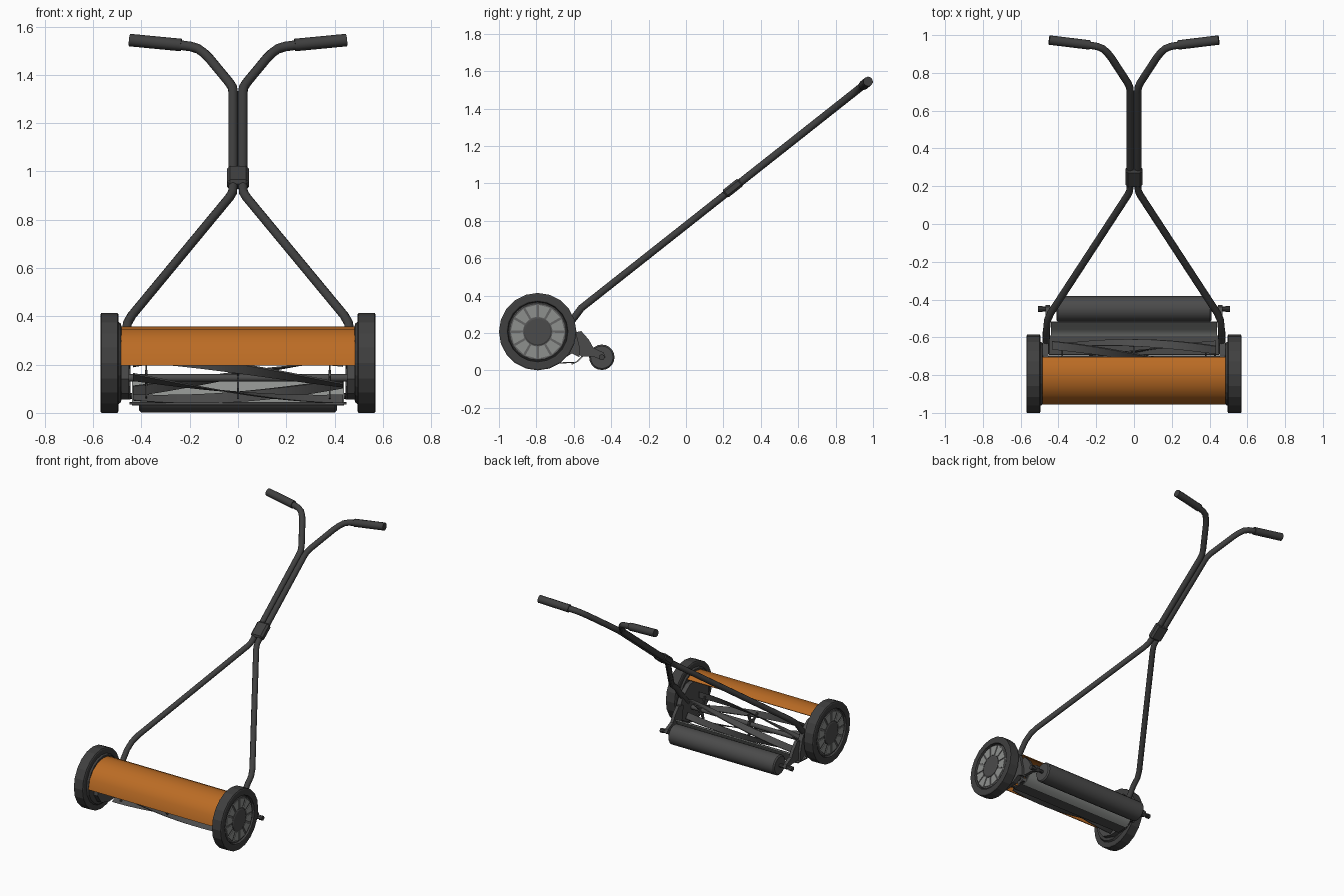
import bpy, bmesh, math
from mathutils import Vector, Matrix

if "Cube" in bpy.data.objects:
    bpy.data.objects.remove(bpy.data.objects["Cube"])


def mat(name, r, g, b):
    m = bpy.data.materials.new(name)
    m.diffuse_color = (r, g, b, 1)
    m.use_nodes = True
    m.node_tree.nodes["Principled BSDF"].inputs["Base Color"].default_value = m.diffuse_color
    return m


BLACK = mat("black", 0.05, 0.05, 0.05)
DARK = mat("dark_grey", 0.07, 0.07, 0.07)
GREY = mat("wheel_grey", 0.13, 0.13, 0.13)
LIGHT = mat("light_grey", 0.27, 0.28, 0.27)
ORANGE = mat("orange", 0.50, 0.15, 0.018)
WY, WZ = -0.793, 0.207      # wheel centre
RY, RZ, RR = -0.715, 0.145, 0.105   # reel centre and radius


def finish(name, bm, material, smooth=None):
    bmesh.ops.recalc_face_normals(bm, faces=bm.faces)
    me = bpy.data.meshes.new(name)
    bm.to_mesh(me)
    bm.free()
    ob = bpy.data.objects.new(name, me)
    bpy.context.collection.objects.link(ob)
    me.materials.append(material)
    if smooth:
        bpy.ops.object.select_all(action='DESELECT')
        ob.select_set(True)
        bpy.context.view_layer.objects.active = ob
        bpy.ops.object.shade_smooth_by_angle(angle=math.radians(smooth))
    return ob


def lathe(name, prof, cy, cz, material, n=20, smooth=None):
    """Spin an (x, radius) profile about an axis along x."""
    bm = bmesh.new()
    rings = []
    for x, r in prof:
        rings.append([bm.verts.new((x, cy + r * math.cos(2 * math.pi * i / n),
                                    cz + r * math.sin(2 * math.pi * i / n))) for i in range(n)])
    for a, b in zip(rings, rings[1:]):
        for i in range(n):
            j = (i + 1) % n
            bm.faces.new((a[i], a[j], b[j], b[i]))
    bm.faces.new(rings[0])
    bm.faces.new(rings[-1])
    return finish(name, bm, material, smooth)


def plate(name, pts, x0, x1, material, smooth=None):
    """Extrude a (y, z) outline from x0 to x1."""
    bm = bmesh.new()
    f = bm.faces.new([bm.verts.new((x0, y, z)) for y, z in pts])
    ext = bmesh.ops.extrude_face_region(bm, geom=[f])
    vs = [v for v in ext['geom'] if isinstance(v, bmesh.types.BMVert)]
    bmesh.ops.translate(bm, verts=vs, vec=(x1 - x0, 0, 0))
    return finish(name, bm, material, smooth)


def tube(name, pts, r, material, n=10):
    """Sweep a round section along a path with mitred joints."""
    bm = bmesh.new()
    pts = [Vector(p) for p in pts]
    up = Vector((0, -0.62, 0.78))
    rings = []
    for k, p in enumerate(pts):
        t0 = (p - pts[k - 1]).normalized() if k else (pts[1] - p).normalized()
        t1 = (pts[k + 1] - p).normalized() if k < len(pts) - 1 else t0
        t = (t0 + t1).normalized()
        u = (up - t * up.dot(t)).normalized()
        v = t.cross(u)
        rings.append([bm.verts.new(p + r * (math.cos(2 * math.pi * i / n) * u + math.sin(2 * math.pi * i / n) * v))
                      for i in range(n)])
    for a, b in zip(rings, rings[1:]):
        for i in range(n):
            j = (i + 1) % n
            bm.faces.new((a[i], a[j], b[j], b[i]))
    bm.faces.new(rings[0])
    bm.faces.new(rings[-1])
    return finish(name, bm, material, 40)


def hz(y):                  # height of the sloping handle plane
    return 0.775 + 0.79 * y


for s, side in ((1, "right"), (-1, "left")):
    # wheel: tyre, disc, panels and hub
    lathe(f"{side}_tyre", [(s * x, r) for x, r in ((0.548, 0.158), (0.568, 0.162), (0.57, 0.168), (0.57, 0.2),
          (0.566, 0.207), (0.499, 0.207), (0.495, 0.2), (0.495, 0.17), (0.484, 0.162), (0.482, 0.12))],
          WY, WZ, BLACK)
    lathe(f"{side}_wheel_disc", [(s * 0.54, 0.155), (s * 0.556, 0.155), (s * 0.561, 0.15)], WY, WZ, GREY, 24)
    bm = bmesh.new()
    for i in range(12):
        a = math.radians(30 * i + 15)
        vs = []
        for x in (0.558, 0.566):
            for r, d in ((0.08, -0.19), (0.143, -0.215), (0.143, 0.215), (0.08, 0.19)):
                vs.append(bm.verts.new((s * x, WY + r * math.cos(a + d), WZ + r * math.sin(a + d))))
        bm.faces.new(vs[:4])
        bm.faces.new(vs[4:])
        for k in range(4):
            j = (k + 1) % 4
            bm.faces.new((vs[k], vs[j], vs[j + 4], vs[k + 4]))
    finish(f"{side}_wheel_panels", bm, LIGHT)
    lathe(f"{side}_hub", [(s * 0.55, 0.076), (s * 0.566, 0.076), (s * 0.57, 0.068)], WY, WZ, DARK, 24)

    # side frame and roller bracket
    plate(f"{side}_side_frame", [(-0.9, 0.14), (-0.89, 0.25), (-0.8, 0.32), (-0.69, 0.31), (-0.61, 0.25), (-0.59, 0.21),
          (-0.57, 0.13), (-0.57, 0.07), (-0.61, 0.09), (-0.66, 0.06), (-0.78, 0.055), (-0.86, 0.08)],
          s * 0.452, s * 0.484, DARK)
    plate(f"{side}_roller_bracket", [(-0.61, 0.2), (-0.56, 0.21), (-0.52, 0.165), (-0.495, 0.12), (-0.44, 0.095),
          (-0.43, 0.07), (-0.45, 0.055), (-0.5, 0.075), (-0.56, 0.075), (-0.6, 0.11)],
          s * 0.446, s * 0.468, DARK)
    lathe(f"{side}_roller_bolt", [(s * 0.4, 0.012), (s * 0.485, 0.012), (s * 0.485, 0.016), (s * 0.508, 0.016)],
          -0.45, 0.07, BLACK, 8)

    # handle: lower leg, upper bar and grip
    tube(f"{side}_lower_handle", [(s * 0.465, -0.68, 0.19), (s * 0.465, -0.625, 0.25), (s * 0.465, -0.595, 0.285),
         (s * 0.463, -0.56, hz(-0.56)), (s * 0.458, -0.51, hz(-0.51)), (s * 0.44, -0.47, hz(-0.47)),
         (s * 0.035, 0.15, hz(0.15)), (s * 0.023, 0.175, hz(0.175)), (s * 0.02, 0.21, hz(0.21)),
         (s * 0.02, 0.3, hz(0.3))], 0.019, BLACK)
    tube(f"{side}_upper_handle", [(s * 0.02, y, hz(y)) for y in (0.22, 0.7)] +
         [(s * x, y, hz(y)) for x, y in ((0.023, 0.725), (0.035, 0.75), (0.12, 0.88), (0.14, 0.905), (0.165, 0.928),
                                         (0.195, 0.94), (0.23, 0.946), (0.3, 0.954))], 0.02, BLACK)
    tube(f"{side}_grip", [(s * 0.235, 0.948, hz(0.948)), (s * 0.449, 0.974, hz(0.974))], 0.026, BLACK)

# clamp joining the handle bars
bm = bmesh.new()
bmesh.ops.create_cube(bm, size=1, matrix=Matrix.Translation((0, 0.25, hz(0.25) + 0.002)) @
                      Matrix.Rotation(math.atan(0.79), 4, 'X') @ Matrix.Diagonal((0.09, 0.115, 0.05, 1)))
bmesh.ops.bevel(bm, geom=bm.edges[:], offset=0.012, segments=1, affect='EDGES')
finish("handle_clamp", bm, BLACK)

# orange front guard: thin arc shell
arc = [math.radians(a) for a in (181, 156, 134, 112, 90, 72, 57)]
outer = [(WY + 0.163 * math.cos(a), 0.2 + 0.158 * math.sin(a)) for a in arc]
inner = [(WY + 0.157 * math.cos(a), 0.2 + 0.152 * math.sin(a)) for a in reversed(arc)]
plate("front_guard", outer + inner, -0.485, 0.485, ORANGE, 30)

# rear roller
lathe("rear_roller", [(-0.41, 0.06), (-0.402, 0.068), (0.402, 0.068), (0.41, 0.06)], -0.45, 0.07, DARK, 20, 30)

# reel: shaft, spiders and five twisted blades
lathe("reel_shaft", [(-0.46, 0.016), (0.46, 0.016)], RY, RZ, DARK, 10, 40)
for k, x in enumerate((-0.38, 0, 0.38)):
    lathe(f"reel_spider_{k + 1}", [(x - 0.005, 0.035), (x + 0.005, 0.035)], RY, RZ, DARK, 10)
    bm = bmesh.new()
    for b in range(5):
        a = 2 * math.pi * b / 5 + 1.9 * x
        bmesh.ops.create_cube(bm, size=1, matrix=Matrix.Translation((x, RY, RZ)) @ Matrix.Rotation(a, 4, 'X') @
                              Matrix.Translation((0, 0.053, 0)) @ Matrix.Diagonal((0.008, 0.07, 0.02, 1)))
    finish(f"reel_arms_{k + 1}", bm, DARK)
for b in range(5):
    bm = bmesh.new()
    rows = []
    for i in range(25):
        x = -0.435 + 0.87 * i / 24
        a = 2 * math.pi * b / 5 + 1.9 * x
        rows.append([bm.verts.new((x, RY + r * math.cos(a + d), RZ + r * math.sin(a + d)))
                     for r, d in ((RR, 0), (RR, 0.06), (RR - 0.032, 0.38), (RR - 0.035, 0.3))])
    for p, q in zip(rows, rows[1:]):
        for k in range(4):
            j = (k + 1) % 4
            bm.faces.new((p[k], p[j], q[j], q[k]))
    bm.faces.new(rows[0])
    bm.faces.new(rows[-1])
    finish(f"reel_blade_{b + 1}", bm, DARK, 30)

# bed bar under the reel and the curved cutter plate behind it
plate("bed_bar", [(-0.695, 0.035), (-0.6, 0.04), (-0.59, 0.046), (-0.69, 0.042)], -0.45, 0.45, DARK)
curve = [(-0.61, 0.03), (-0.578, 0.045), (-0.553, 0.07), (-0.515, 0.13)]
plate("cutter_plate", curve + [(y - 0.005, z + 0.005) for y, z in reversed(curve)], -0.44, 0.44, LIGHT, 40)
